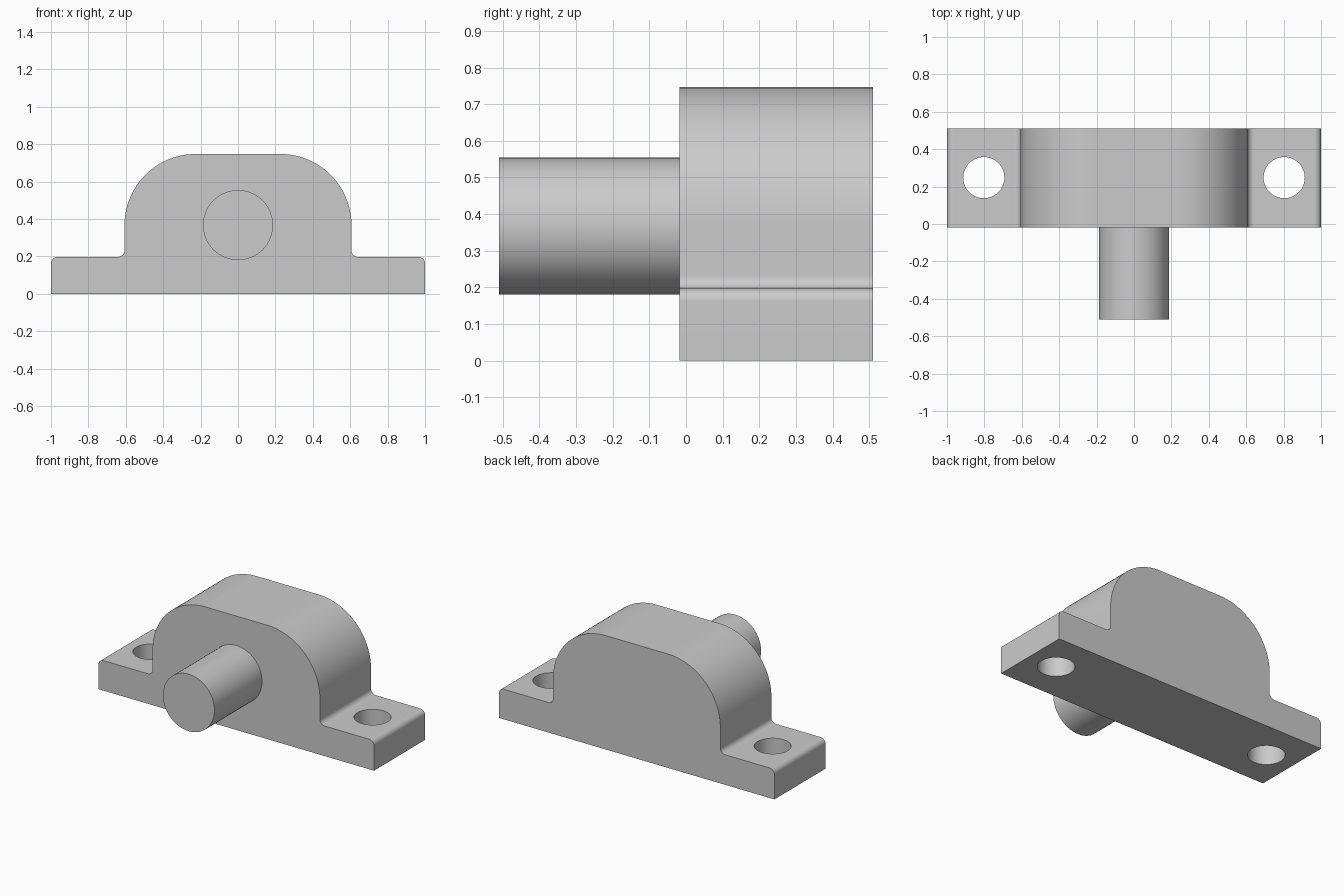
import bpy, bmesh
from math import sin, cos, pi, radians
from mathutils import Matrix

if "Cube" in bpy.data.objects:
    bpy.data.objects.remove(bpy.data.objects["Cube"])

grey = bpy.data.materials.new("plain grey")
grey.use_nodes = True
COLOUR = (0.6, 0.6, 0.6, 1)
grey.diffuse_color = COLOUR
grey.node_tree.nodes["Principled BSDF"].inputs["Base Color"].default_value = COLOUR


def add_object(name, bm):
    bmesh.ops.recalc_face_normals(bm, faces=bm.faces)
    mesh = bpy.data.meshes.new(name)
    bm.to_mesh(mesh)
    bm.free()
    mesh.materials.append(grey)
    ob = bpy.data.objects.new(name, mesh)
    bpy.context.collection.objects.link(ob)
    return ob


def cylinder(name, radius, length, matrix):
    bm = bmesh.new()
    bmesh.ops.create_cone(bm, cap_ends=True, segments=64, radius1=radius,
                          radius2=radius, depth=length, matrix=matrix)
    return add_object(name, bm)


def arc(cx, cz, r, start, end, steps):
    angles = [radians(start + (end - start) * i / steps) for i in range(steps + 1)]
    return [(cx + r * cos(a), cz + r * sin(a)) for a in angles]


def activate(ob):
    bpy.ops.object.select_all(action='DESELECT')
    ob.select_set(True)
    bpy.context.view_layer.objects.active = ob


def smooth(ob):
    activate(ob)
    bpy.ops.object.shade_smooth_by_angle(angle=radians(30))
    weighted = ob.modifiers.new("weighted normals", 'WEIGHTED_NORMAL')
    weighted.keep_sharp = True


# Main dimensions
FRONT, BACK = -0.018, 0.511
DECK, TOP, WALL = 0.197, 0.747, 0.607
FILLET, SHOULDER = 0.035, 0.38

# Housing: mirrored half profile, extruded from front to back
half = [(1, 0)]
half += arc(1 - FILLET, DECK - FILLET, FILLET, 0, 90, 8)
half += arc(WALL + FILLET, DECK + FILLET, FILLET, 270, 180, 8)
half += arc(WALL - SHOULDER, TOP - SHOULDER, SHOULDER, 0, 90, 24)
profile = half + [(-x, z) for x, z in reversed(half)]
bm = bmesh.new()
face = bm.faces.new([bm.verts.new((x, FRONT, z)) for x, z in profile])
extruded = bmesh.ops.extrude_face_region(bm, geom=[face], use_keep_orig=True)
moved = [g for g in extruded["geom"] if isinstance(g, bmesh.types.BMVert)]
bmesh.ops.translate(bm, verts=moved, vec=(0, BACK - FRONT, 0))
housing = add_object("housing", bm)

# Bolt holes through both feet
for side in (-1, 1):
    cutter = cylinder("bolt_hole_cutter", 0.11, 1, Matrix.Translation((side * 0.803, 0.248, 0)))
    cutter.hide_render = True
    cut = housing.modifiers.new("bolt hole", 'BOOLEAN')
    cut.operation = 'DIFFERENCE'
    cut.solver = 'EXACT'
    cut.object = cutter
    activate(housing)
    bpy.ops.object.modifier_apply(modifier=cut.name)
    bpy.data.objects.remove(cutter)
smooth(housing)

# Shaft sticking out of the front
SHAFT_END = -0.511
shaft = cylinder("shaft", 0.187, FRONT - SHAFT_END,
                 Matrix.Translation((0, (FRONT + SHAFT_END) / 2, 0.367))
                 @ Matrix.Rotation(pi / 2, 4, 'X'))
smooth(shaft)
